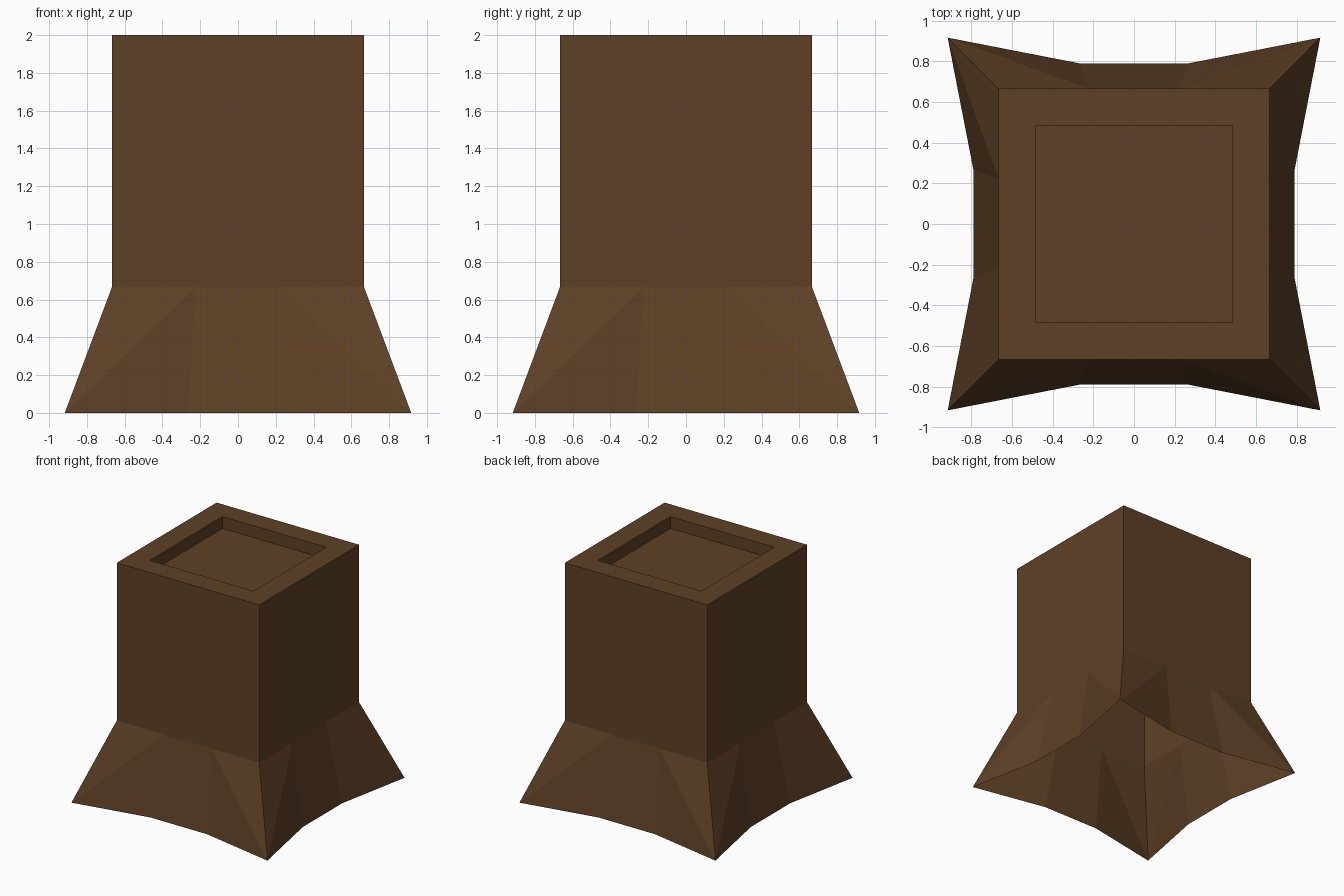
import bpy
import bmesh

if "Cube" in bpy.data.objects:
    bpy.data.objects.remove(bpy.data.objects["Cube"])

TRUNK = 0.667      # half width of the block
BREAK = 0.667      # height where the flare meets the block

bark = bpy.data.materials.new("dark brown wood")
bark.diffuse_color = (0.112, 0.051, 0.019, 1.0)
bark.use_nodes = True
bark.node_tree.nodes["Principled BSDF"].inputs["Base Color"].default_value = bark.diffuse_color


def finish(bm, name):
    mesh = bpy.data.meshes.new(name)
    bm.to_mesh(mesh)
    bm.free()
    mesh.materials.append(bark)
    obj = bpy.data.objects.new(name, mesh)
    bpy.context.collection.objects.link(obj)
    return obj


def square_ring(bm, half, z):
    return [bm.verts.new((x * half, y * half, z))
            for x, y in ((-1, -1), (1, -1), (1, 1), (-1, 1))]


# Square trunk block: open below, raised rim and sunken top
bm = bmesh.new()
profile = [(TRUNK, BREAK), (TRUNK, 2.0), (0.485, 2.0), (0.485, 1.9)]
rings = [square_ring(bm, half, z) for half, z in profile]
for low, high in zip(rings, rings[1:]):
    for i in range(4):
        j = (i + 1) % 4
        bm.faces.new((low[i], low[j], high[j], high[i]))
bm.faces.new(rings[-1])
finish(bm, "trunk")


# Flared root skirt: one faceted side, turned four times, open below
bm = bmesh.new()
for turn in range(4):
    def vert(x, y, z):
        for _ in range(turn):
            x, y = -y, x
        return bm.verts.new((x, y, z))

    bottom = [vert(x, y, 0) for x, y in
              ((-0.917, -0.917), (-0.265, -0.79), (0.265, -0.79), (0.917, -0.917))]
    top = [vert(x, -TRUNK, BREAK) for x in (-TRUNK, -0.222, 0.222, TRUNK)]
    bm.faces.new((bottom[0], top[1], top[0]))
    bm.faces.new((bottom[0], bottom[1], top[1]))
    bm.faces.new((bottom[1], bottom[2], top[2], top[1]))
    bm.faces.new((bottom[2], bottom[3], top[2]))
    bm.faces.new((bottom[3], top[3], top[2]))
bmesh.ops.remove_doubles(bm, verts=bm.verts, dist=0.001)
finish(bm, "root_flare")
